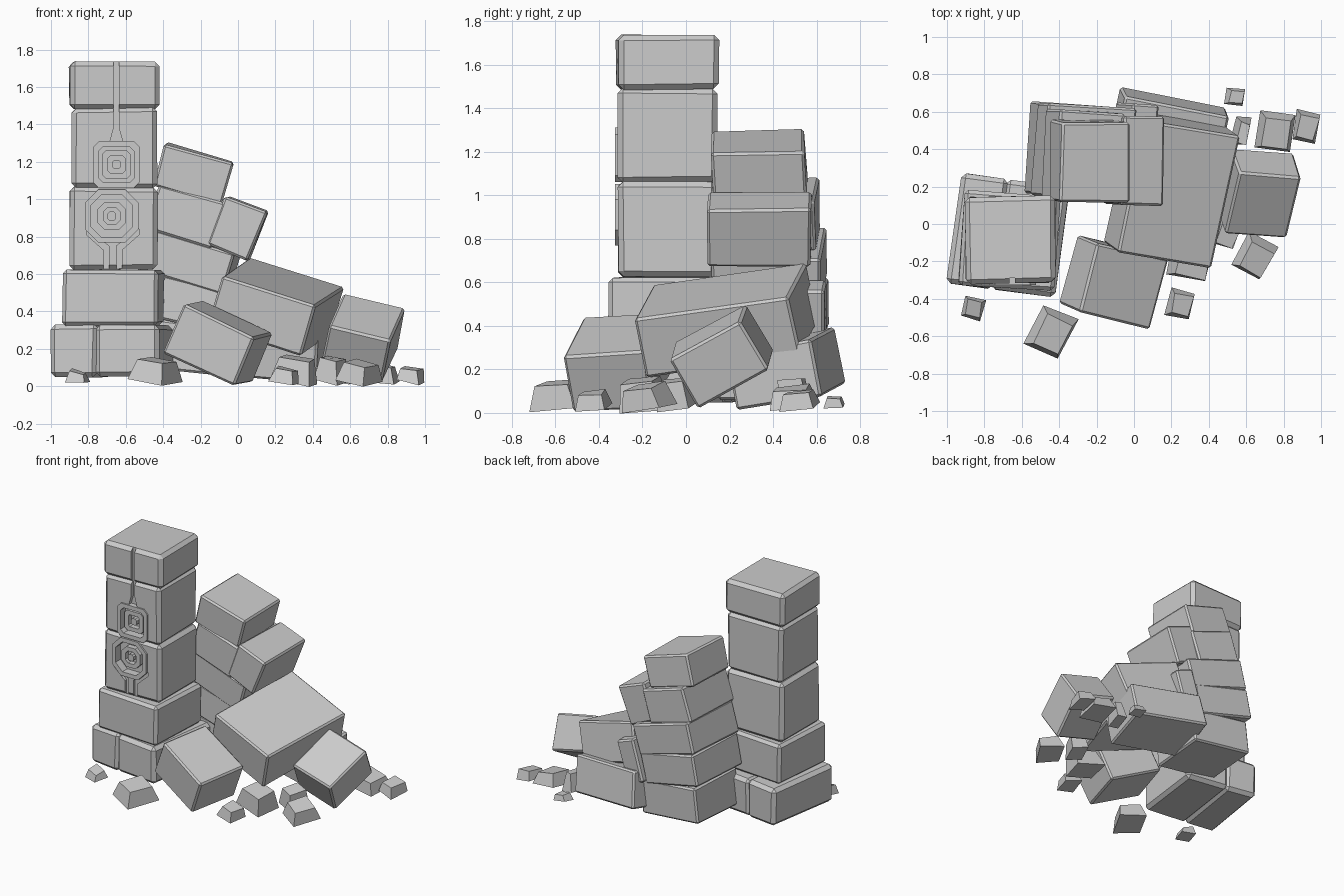
import bpy, bmesh, random
from math import radians, cos, sin
from mathutils import Matrix, Euler, Vector

if "Cube" in bpy.data.objects:
    bpy.data.objects.remove(bpy.data.objects["Cube"])

random.seed(4)


def finish(bm, name):
    bmesh.ops.recalc_face_normals(bm, faces=bm.faces)
    me = bpy.data.meshes.new(name)
    bm.to_mesh(me)
    bm.free()
    ob = bpy.data.objects.new(name, me)
    bpy.context.collection.objects.link(ob)
    return ob


def block(name, loc, size, rot=(0, 0, 0), bevel=0.02, jitter=0.01, taper=1.0):
    """Rough-hewn stone: jittered, optionally tapered, chamfered box."""
    bm = bmesh.new()
    bmesh.ops.create_cube(bm, size=1)
    for v in bm.verts:
        t = taper if v.co.z > 0 else 1
        v.co = Vector((v.co.x * size[0] * t, v.co.y * size[1] * t, v.co.z * size[2]))
        v.co += Vector([random.uniform(-jitter, jitter) for _ in range(3)])
    if bevel:
        bmesh.ops.bevel(bm, geom=bm.edges[:], offset=bevel, segments=1,
                        profile=0.5, affect='EDGES')
    m = Matrix.Translation(loc) @ Euler([radians(a) for a in rot]).to_matrix().to_4x4()
    bm.transform(m)
    return finish(bm, name)


def prism(name, pts, y0, y1, hole=None):
    """Extrude an xz outline from y0 to y1, optionally with a matching hole outline."""
    bm = bmesh.new()
    n = len(pts)
    loops = [[bm.verts.new((x, y, z)) for x, z in outline]
             for outline, y in ([(pts, y0), (pts, y1)] +
                                ([(hole, y1), (hole, y0)] if hole else []))]
    k = len(loops)
    for a in range(k if hole else 1):
        p, q = loops[a], loops[(a + 1) % k]
        for i in range(n):
            j = (i + 1) % n
            bm.faces.new((p[i], p[j], q[j], q[i]))
    if not hole:
        bm.faces.new(loops[0])
        bm.faces.new(loops[1])
    return finish(bm, name)


def octagon(cx, cz, r, cut):
    """Square of half-size r with corners cut off by the given share."""
    c = r * (1 - cut)
    return [(cx + x, cz + z) for x, z in
            [(r, -c), (r, c), (c, r), (-c, r), (-r, c), (-r, -c), (-c, -r), (c, -r)]]


def carve(target, cutter):
    mod = target.modifiers.new("carving", 'BOOLEAN')
    mod.operation = 'DIFFERENCE'
    mod.solver = 'EXACT'
    mod.object = cutter
    cutter.hide_render = True
    bpy.context.view_layer.objects.active = target
    bpy.ops.object.modifier_apply(modifier=mod.name)
    bpy.data.objects.remove(cutter)


# Pillar: split footing, plinth, two carved drums, cap
for name, off, w in [("pillar_base_left", -0.163, 0.25), ("pillar_base_right", 0.12, 0.345)]:
    a = radians(-8)
    block(name, (-0.675 + off * cos(a), -0.06 + off * sin(a), 0.19), (w, 0.59, 0.28),
          (0, 0, -8), 0.025, 0.005)
block("pillar_plinth", (-0.665, -0.09, 0.475), (0.51, 0.51, 0.3), (0, 0, -4), 0.02, 0.006)
lower = block("pillar_lower_stone", (-0.665, -0.085, 0.845), (0.47, 0.455, 0.44), bevel=0.025, jitter=0.004)
upper = block("pillar_upper_stone", (-0.66, -0.085, 1.275), (0.455, 0.455, 0.43), bevel=0.025, jitter=0.004)
cap = block("pillar_cap", (-0.66, -0.085, 1.61), (0.48, 0.465, 0.25), (0, 0, 1), 0.025, 0.004)

# Carved grooves and recesses on the pillar front
def box(x0, x1, z0, z1):
    return [(x0, z0), (x1, z0), (x1, z1), (x0, z1)]

carve(cap, prism("cut", box(-0.665, -0.637, 1.4, 1.8), -0.4, -0.29))
carve(upper, prism("cut", [(-0.695, 1.27), (-0.605, 1.27), (-0.637, 1.38), (-0.637, 1.6),
                           (-0.665, 1.6), (-0.665, 1.38)], -0.4, -0.285))
carve(upper, prism("cut", octagon(-0.65, 1.185, 0.1, 0.25), -0.4, -0.265))
carve(lower, prism("cut", octagon(-0.675, 0.91, 0.115, 0.5), -0.4, -0.265))
for s in (-1, 1):
    carve(lower, prism("cut", [(-0.67 + s * d, z) for d, z in
                               [(0.02, 0.55), (0.05, 0.55), (0.05, 0.73), (0.14, 0.81),
                                (0.14, 0.84), (0.02, 0.75)]], -0.4, -0.29))

# Raised frames, inner rings and bosses of the two emblems
for tag, x, z, r, cut in [("square", -0.65, 1.185, 0.125, 0.25), ("octagon", -0.675, 0.91, 0.142, 0.5)]:
    prism(tag + "_frame", octagon(x, z, r, cut), -0.325, -0.265, octagon(x, z, r - 0.03, cut))
    prism(tag + "_inner_ring", octagon(x, z, 0.075, cut), -0.305, -0.26, octagon(x, z, 0.045, cut))
    prism(tag + "_boss", octagon(x, z, 0.024, 0.5), -0.305, -0.26)

# Leaning wall stones and fallen blocks: location, size, rotation
stones = [
    ("wall_foot", (-0.31, 0.39, 0.215), (0.48, 0.46, 0.26), (0, 6, -4)),
    ("wall_low", (-0.32, 0.39, 0.46), (0.47, 0.49, 0.23), (0, 14, -4)),
    ("wall_low_end", (0.0, 0.43, 0.44), (0.15, 0.42, 0.31), (0, 18, -5)),
    ("wall_middle", (-0.27, 0.385, 0.67), (0.49, 0.50, 0.23), (0, 16, -4)),
    ("wall_high", (-0.27, 0.36, 0.91), (0.37, 0.48, 0.25), (0, 17, -3)),
    ("wall_high_end", (0.0, 0.34, 0.845), (0.235, 0.47, 0.28), (0, 22, -2)),
    ("wall_top", (-0.24, 0.335, 1.135), (0.38, 0.43, 0.235), (2, 16, 0)),
    ("fallen_slab", (0.20, 0.185, 0.425), (0.53, 0.73, 0.29), (8, 17, -10)),
    ("fallen_back_block", (0.18, 0.46, 0.20), (0.58, 0.41, 0.26), (10, 6, -11)),
    ("fallen_front_block", (-0.11, -0.31, 0.23), (0.43, 0.38, 0.29), (4, 24, -13)),
    ("fallen_right_block", (0.665, 0.165, 0.26), (0.34, 0.38, 0.26), (29, 14, -6)),
]
for name, loc, size, rot in stones:
    block(name, loc, size, rot, 0.012, 0.006)

# Rubble chips: x, y, width, depth, height, turn
chips = [
    (-0.44, -0.585, 0.20, 0.24, 0.11, -25), (-0.86, -0.45, 0.11, 0.11, 0.055, -15),
    (0.25, -0.43, 0.13, 0.15, 0.065, -15), (0.65, -0.18, 0.18, 0.20, 0.10, -30),
    (0.31, -0.20, 0.22, 0.20, 0.12, -12), (0.50, -0.05, 0.13, 0.16, 0.12, -20),
    (0.58, 0.49, 0.08, 0.15, 0.13, -10), (0.545, 0.68, 0.10, 0.09, 0.05, -10),
    (0.76, 0.49, 0.19, 0.21, 0.09, -8), (0.925, 0.515, 0.13, 0.16, 0.065, -12),
]
for i, (x, y, w, d, h, turn) in enumerate(chips):
    block(f"rubble_{i + 1}", (x, y, 0.025 + h / 2), (w, d, h), (5, 9, turn), 0, 0.008, 0.72)
